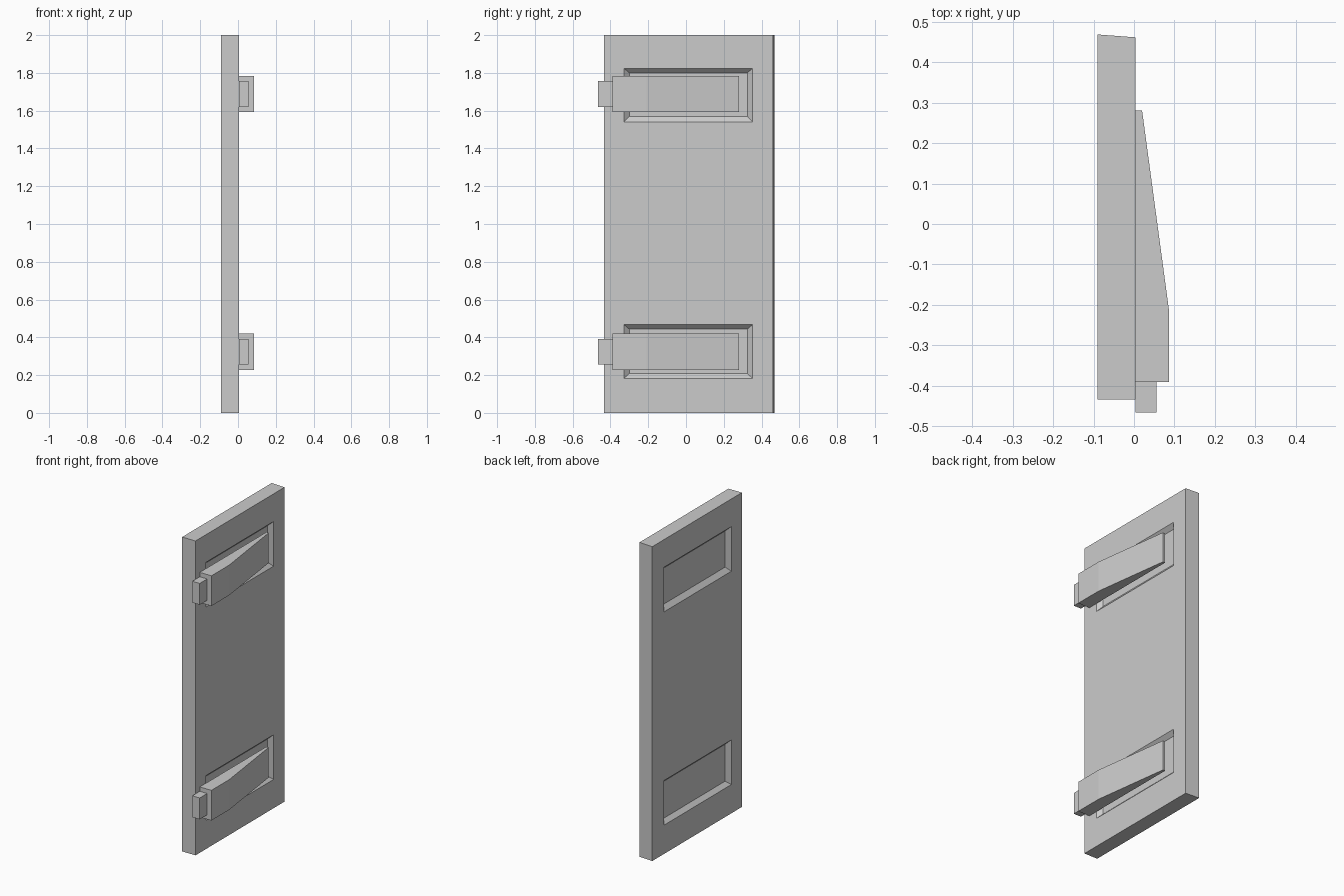
import bpy, bmesh

cube = bpy.data.objects.get("Cube")
if cube:
    bpy.data.objects.remove(cube, do_unlink=True)

grey = bpy.data.materials.new("plain grey")
grey.use_nodes = True
tone = (0.6, 0.6, 0.6, 1)
grey.diffuse_color = tone
grey.node_tree.nodes["Principled BSDF"].inputs["Base Color"].default_value = tone


def loft(name, lower, upper):
    """Closed solid between two matching loops of points."""
    bm = bmesh.new()
    a = [bm.verts.new(p) for p in lower]
    b = [bm.verts.new(p) for p in upper]
    bm.faces.new(a)
    bm.faces.new(b)
    n = len(a)
    for i in range(n):
        j = (i + 1) % n
        bm.faces.new((a[i], a[j], b[j], b[i]))
    bmesh.ops.recalc_face_normals(bm, faces=bm.faces)
    mesh = bpy.data.meshes.new(name)
    bm.to_mesh(mesh)
    bm.free()
    mesh.materials.append(grey)
    obj = bpy.data.objects.new(name, mesh)
    bpy.context.collection.objects.link(obj)
    return obj


def prism(name, profile, z0, z1):
    return loft(name, [(x, y, z0) for x, y in profile], [(x, y, z1) for x, y in profile])


def rect(x, y0, y1, z0, z1):
    return [(x, y0, z0), (x, y1, z0), (x, y1, z1), (x, y0, z1)]


# Door slab, its hinge edge cut slightly off square
BACK, FACE, DEPTH = -0.09, 0.004, 0.025
door = prism("door_panel", [(BACK, -0.433), (FACE, -0.433), (FACE, 0.461), (BACK, 0.468)], 0, 2)

# Bevelled recesses on both faces; the upper ones have a taller bottom slope
for level, z0, slope in (("lower", 0.183, 0.025), ("upper", 1.54, 0.03)):
    for side, x, out in (("left", FACE, 1), ("right", BACK, -1)):
        z1 = z0 + 0.284
        floor = rect(x - out * DEPTH, -0.3, 0.325, z0 + slope, z1 - 0.024)
        mouth = rect(x, -0.328, 0.352, z0, z1)
        cutter = loft(f"{level}_{side}_recess_cutter", floor, mouth)
        # Straight extension past the face gives a clean cut
        bm = bmesh.new()
        bm.from_mesh(cutter.data)
        cap = [f for f in bm.faces if all(abs(v.co.x - x) < 0.001 for v in f.verts)]
        ext = bmesh.ops.extrude_face_region(bm, geom=cap)
        bmesh.ops.delete(bm, geom=cap, context="FACES_ONLY")
        for v in ext["geom"]:
            if isinstance(v, bmesh.types.BMVert):
                v.co.x += out * 0.05
        bmesh.ops.recalc_face_normals(bm, faces=bm.faces)
        bm.to_mesh(cutter.data)
        bm.free()
        cutter.hide_render = True
        cutter.hide_viewport = True
        cutter.display_type = "WIRE"
        cut = door.modifiers.new("recess", "BOOLEAN")
        cut.operation = "DIFFERENCE"
        cut.solver = "EXACT"
        cut.object = cutter

# Tapered hinge straps with a small end block
strap = [(FACE, -0.39), (0.086, -0.39), (0.086, -0.21), (0.02, 0.28), (FACE, 0.28)]
block = [(FACE, -0.465), (0.056, -0.465), (0.056, -0.39), (FACE, -0.39)]
for level, mid in (("lower", 0.323), ("upper", 1.688)):
    prism(f"{level}_hinge_strap", strap, mid - 0.096, mid + 0.096)
    prism(f"{level}_hinge_block", block, mid - 0.068, mid + 0.068)
